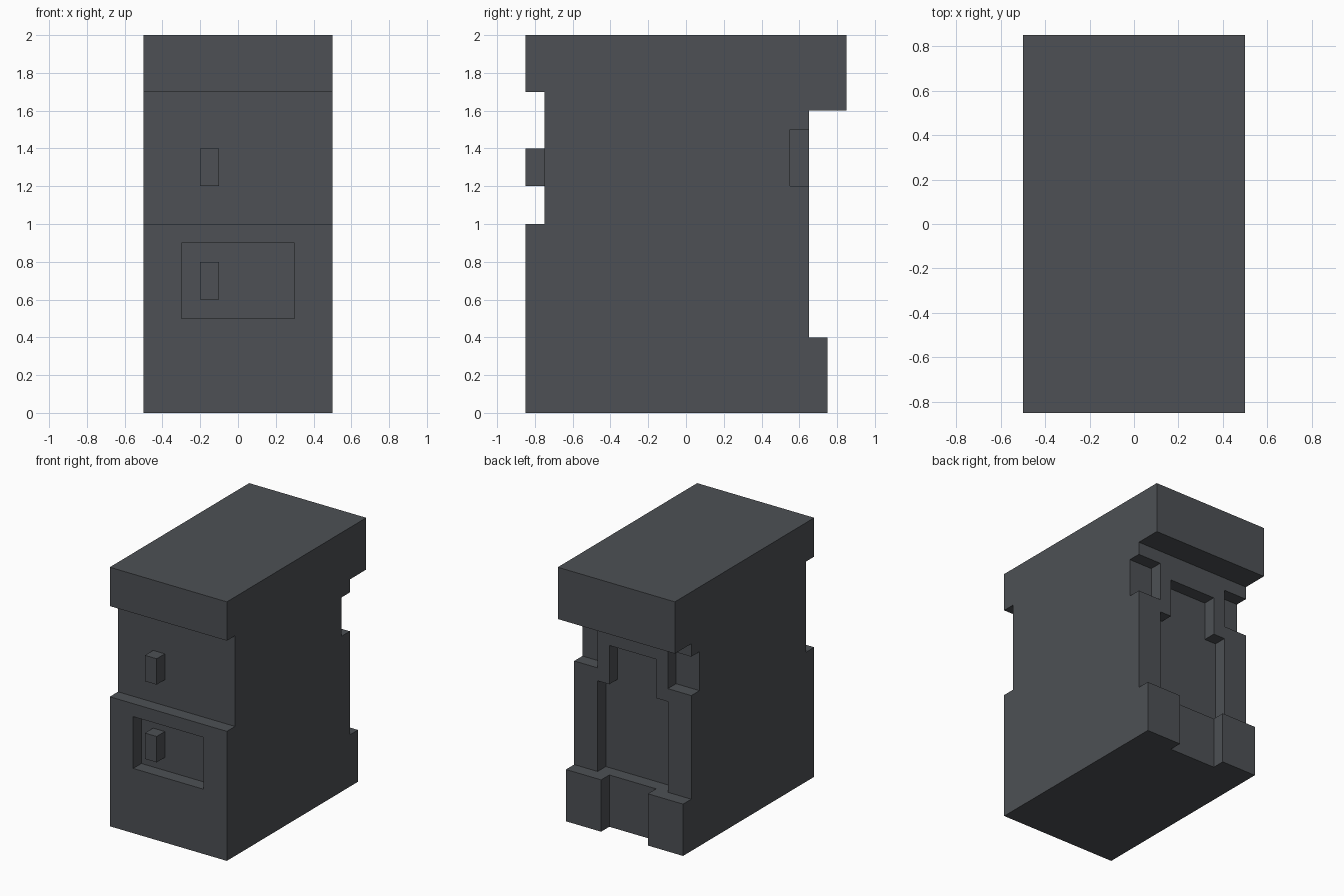
import bpy
import bmesh

cube = bpy.data.objects.get("Cube")
if cube:
    bpy.data.objects.remove(cube, do_unlink=True)

# Single dark grey paint
paint = bpy.data.materials.new("dark_grey")
paint.use_nodes = True
grey = (0.075, 0.081, 0.09, 1)
paint.diffuse_color = grey
bsdf = next(n for n in paint.node_tree.nodes if n.type == 'BSDF_PRINCIPLED')
bsdf.inputs["Base Color"].default_value = grey
bsdf.inputs["Roughness"].default_value = 0.8


def extrude_profile(name, points, x0, x1):
    """Extrude a side profile of (y, z) points from x0 to x1."""
    bm = bmesh.new()
    face = bm.faces.new([bm.verts.new((x0, y, z)) for y, z in points])
    new = bmesh.ops.extrude_face_region(bm, geom=[face])["geom"]
    verts = [v for v in new if isinstance(v, bmesh.types.BMVert)]
    bmesh.ops.translate(bm, verts=verts, vec=(x1 - x0, 0, 0))
    bmesh.ops.recalc_face_normals(bm, faces=bm.faces)
    mesh = bpy.data.meshes.new(name)
    bm.to_mesh(mesh)
    bm.free()
    mesh.materials.append(paint)
    obj = bpy.data.objects.new(name, mesh)
    bpy.context.collection.objects.link(obj)
    return obj


def box(name, x, y, z):
    (y0, y1), (z0, z1) = y, z
    return extrude_profile(name, [(y0, z0), (y1, z0), (y1, z1), (y0, z1)], *x)


def cut(target, x, y, z):
    """Carve a box out of the target and discard the cutter."""
    cutter = box("cutter", x, y, z)
    cutter.hide_render = True
    mod = target.modifiers.new("cut", 'BOOLEAN')
    mod.operation = 'DIFFERENCE'
    mod.solver = 'EXACT'
    mod.object = cutter
    bpy.context.view_layer.objects.active = target
    bpy.ops.object.modifier_apply(modifier=mod.name)
    bpy.data.objects.remove(cutter, do_unlink=True)


# Cabinet body with overhanging top, upper front recess and back step
body = extrude_profile("cabinet_body", [
    (-0.85, 0), (0.75, 0), (0.75, 0.4), (0.65, 0.4), (0.65, 1.6), (0.85, 1.6),
    (0.85, 2), (-0.85, 2), (-0.85, 1.7), (-0.75, 1.7), (-0.75, 1), (-0.85, 1),
], -0.5, 0.5)

# Front tray opening
cut(body, (-0.3, 0.3), (-0.95, -0.75), (0.5, 0.9))
# Gap between the rear feet
cut(body, (-0.2, 0.2), (0.65, 0.9), (-0.1, 0.5))
# Stepped rear panel, wide below and narrow above
cut(body, (-0.3, 0.3), (0.55, 0.7), (0.4, 1.1))
cut(body, (-0.2, 0.2), (0.55, 0.7), (1, 1.4))
# Rear corner notches
for x in ((-0.6, -0.3), (0.3, 0.6)):
    cut(body, x, (0.55, 0.7), (1.2, 1.5))

# Front handles
for name, z in (("lower_handle", 0.6), ("upper_handle", 1.2)):
    box(name, (-0.2, -0.1), (-0.85, -0.74), (z, z + 0.2))
